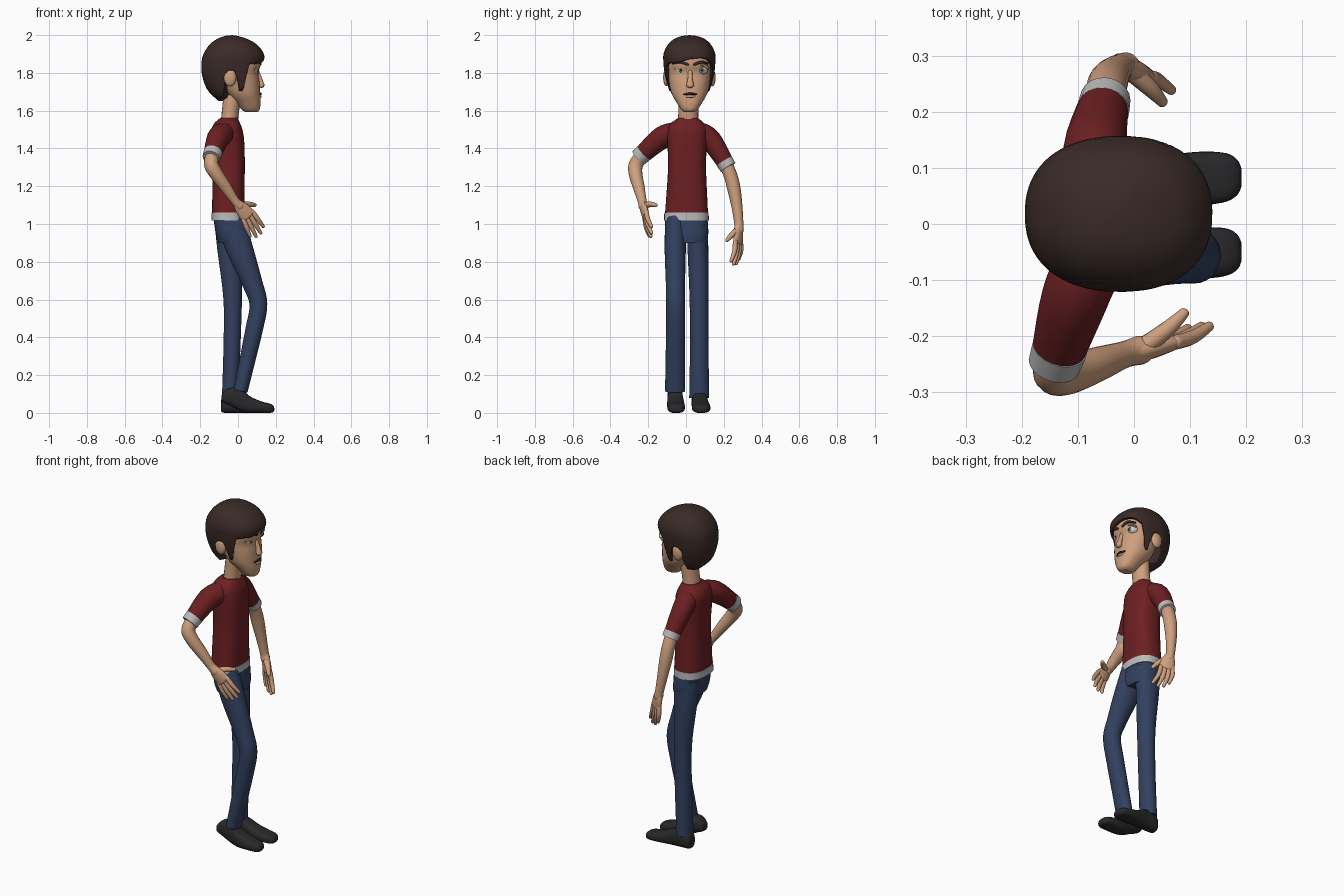
import bpy, bmesh
from math import sin, cos, pi
from mathutils import Vector as V


def mat(name, r, g, b):
    m = bpy.data.materials.new(name)
    m.diffuse_color = (r, g, b, 1)
    return m


SKIN = mat("skin", .62, .35, .21)
SHIRT = mat("shirt_red", .15, .014, .016)
TRIM = mat("trim_grey", .5, .5, .5)
JEANS = mat("denim", .032, .052, .115)
HAIR = mat("hair_brown", .042, .024, .02)
SHOE = mat("shoe_black", .022, .022, .024)
WHITE = mat("eye_white", .8, .8, .8)
GREEN = mat("iris_green", .05, .25, .15)
DARK = mat("dark", .02, .01, .01)


def smooth_rows(rows, k=5):
    """Catmull-Rom interpolation of rows of numbers."""
    out, n = [], len(rows)
    for i in range(n - 1):
        p = [rows[max(0, min(n - 1, i + d))] for d in (-1, 0, 1, 2)]
        for j in range(k):
            t = j / k
            out.append([b + .5 * t * (c - a + t * (2 * a - 5 * b + 4 * c - d + t * (3 * (b - c) + d - a)))
                        for a, b, c, d in zip(*p)])
    return out + [list(rows[-1])]


def grid(name, rows, m):
    """Closed rings of points joined into a skin, both ends filled."""
    bm = bmesh.new()
    vs = [[bm.verts.new(p) for p in r] for r in rows]
    n = len(rows[0])
    for a, b in zip(vs, vs[1:]):
        for i in range(n):
            bm.faces.new((a[i], a[(i + 1) % n], b[(i + 1) % n], b[i])).smooth = True
    bm.faces.new(vs[0])
    bm.faces.new(vs[-1])
    bmesh.ops.recalc_face_normals(bm, faces=bm.faces)
    me = bpy.data.meshes.new(name)
    bm.to_mesh(me)
    bm.free()
    me.materials.append(m)
    ob = bpy.data.objects.new(name, me)
    bpy.context.collection.objects.link(ob)
    return ob


def sup(t, e):
    return (abs(t) ** (2 / e)) * (1 if t >= 0 else -1)


def loft(name, rings, m, e=2, n=24):
    """Rings are (centre, half axis u, half axis v); e squares the section."""
    grid(name, [[c + u * sup(cos(2 * pi * i / n), e) + v * sup(sin(2 * pi * i / n), e)
                 for i in range(n)] for c, u, v in rings], m)


def stack(name, rows, m, e=2.3):
    """Horizontal sections: z, x0, x1, y0, y1."""
    loft(name, [(V(((a + b) / 2, (c + d) / 2, z)), V(((b - a) / 2, 0, 0)), V((0, (d - c) / 2, 0)))
                for z, a, b, c, d in smooth_rows(rows)], m, e, 36)


def tube(name, pts, m, ref=(1, 0, 0), dome=True, n=20):
    """Swept limb: x, y, z, half width along ref, half width across."""
    rows = smooth_rows([p if len(p) == 5 else (*p, p[3]) for p in pts])
    rings = []
    for i, r in enumerate(rows):
        t = (V(rows[min(i + 1, len(rows) - 1)][:3]) - V(rows[max(i - 1, 0)][:3])).normalized()
        u = V(ref) - t * V(ref).dot(t)
        u.normalize()
        rings.append((V(r[:3]), u * r[3], t.cross(u) * r[4], t))
    if dome:
        for end, s in ((0, -1), (-1, 1)):
            c, u, v, t = rings[end]
            h = min(u.length, v.length)
            for q in (.35, .7, 1.05, 1.35, 1.52):
                new = (c + t * s * h * sin(q), u * cos(q), v * cos(q), t)
                rings.insert(0, new) if s < 0 else rings.append(new)
    loft(name, [r[:3] for r in rings], m, 2, n)


def ball(name, c, r, m):
    loft(name, [(V(c) + V((0, 0, -r[2] * cos(pi * (i + .05) / 14.1))), V((r[0], 0, 0)) * sin(pi * (i + .05) / 14.1),
                 V((0, r[1], 0)) * sin(pi * (i + .05) / 14.1)) for i in range(15)], m, 2, 20)


CY = .018  # head centre line

# head and neck
stack("head", [(z, a, b, CY - h, CY + h) for z, a, b, h in (
    (1.592, .04, .1, .025), (1.605, .02, .114, .043), (1.64, -.01, .119, .066), (1.69, -.06, .117, .094),
    (1.75, -.1, .114, .109), (1.8, -.13, .108, .117), (1.85, -.15, .121, .12), (1.92, -.14, .11, .11),
    (1.96, -.1, .06, .07))], SKIN)
tube("neck", [(-.05, .01, 1.5, .046, .056), (-.042, .012, 1.58, .045, .053), (-.03, .015, 1.68, .047, .055)],
     SKIN, dome=False)

# face
tube("nose", [(.1, .022, 1.815, .01, .012), (.115, .022, 1.77, .012, .013), (.125, .022, 1.735, .015, .02)], SKIN)
tube("mouth", [(.108, -.01, 1.686, .008, .005), (.118, .022, 1.689, .008, .007), (.108, .054, 1.686, .008, .005)],
     DARK)
tube("lower_lip", [(.108, -.002, 1.676, .008, .006), (.117, .022, 1.675, .009, .007), (.108, .046, 1.676, .008, .006)],
     SKIN)
for s, side in ((-1, "right"), (1, "left")):
    ey = .029 + s * .056
    ball("eye_" + side, (.077, ey, 1.815), (.028, .03, .025), WHITE)
    ball("iris_" + side, (.1, ey, 1.815), (.007, .013, .013), GREEN)
    ball("pupil_" + side, (.105, ey, 1.815), (.004, .006, .006), DARK)
    tube("eyelid_" + side, [(.085, ey - .03, 1.825, .01, .006), (.1, ey, 1.842, .01, .006),
                            (.085, ey + .03, 1.825, .01, .006)], SKIN)
    tube("eyebrow_" + side, [(.117, .027 + s * .018, 1.845, .008, .007), (.112, .025 + s * .055, 1.857, .008, .007),
                             (.085, .022 + s * .09, 1.85, .008, .005)], HAIR)
    ball("ear_" + side, (-.042, CY + s * .121, 1.775), (.033, .018, .046), SKIN)

# hair: z, x0, x1, half width, with a hairline that varies around the head
HP = smooth_rows([(1.64, -.09, .05, .07), (1.7, -.155, .105, .106), (1.75, -.18, .125, .121), (1.8, -.192, .132, .132),
                  (1.85, -.194, .136, .137), (1.9, -.183, .137, .137), (1.95, -.15, .1, .114),
                  (1.98, -.11, .048, .08), (1.995, -.07, .0, .04), (2.0, -.036, -.034, .001)], 8)
LINE = ((0, 1.872), (45, 1.862), (60, 1.845), (66, 1.78), (70, 1.705), (79, 1.705), (83, 1.78), (88, 1.815),
        (98, 1.81), (106, 1.72), (118, 1.67), (180, 1.65))


def lerp(table, x):
    for a, b in zip(table, table[1:]):
        if x <= b[0]:
            t = max(0, (x - a[0]) / (b[0] - a[0]))
            return [p + (q - p) * t for p, q in zip(a, b)]
    return table[-1]


def hair_point(z, ang, f=1):
    _, a, b, h = lerp(HP, z)
    return ((a + b) / 2 + f * (b - a) / 2 * sup(cos(ang), 2.3), CY + f * h * sup(sin(ang), 2.3), z)


def hair_row(t, f=1):
    row = []
    for i in range(120):
        deg = i * 3 if i <= 60 else i * 3 - 360
        zb = lerp(LINE, abs(deg))[1] + (.012 * sin(deg * pi / 60) if abs(deg) < 60 else 0)
        row.append(hair_point(zb + (1.9998 - zb) * cos(t * pi / 2) if t < 1 else zb, deg * pi / 180, f))
    return row


grid("hair", [hair_row(t / 24) for t in range(1, 25)] + [hair_row(1, .97), hair_row(1, .85), hair_row(1, .4)], HAIR)

# shirt body and hem
stack("shirt", [(1.03, -.138, .034, -.113, .118), (1.15, -.136, .034, -.104, .112), (1.3, -.134, .036, -.095, .106),
                (1.42, -.142, .034, -.098, .11), (1.49, -.143, .026, -.1, .113), (1.53, -.128, .012, -.083, .097),
                (1.552, -.105, .002, -.055, .075), (1.56, -.095, -.002, -.045, .066)], SHIRT, 2.5)
stack("shirt_hem", [(1.018, -.141, .037, -.116, .121), (1.06, -.14, .037, -.115, .12)], TRIM, 2.5)

# sleeves, cuffs and forearms
tube("right_sleeve", [(-.07, -.05, 1.48, .06), (-.105, -.13, 1.455, .06), (-.14, -.245, 1.355, .045)], SHIRT, dome=False)
tube("left_sleeve", [(-.06, .06, 1.485, .058), (-.07, .13, 1.445, .057), (-.052, .22, 1.305, .043)], SHIRT, dome=False)
tube("right_cuff", [(-.132, -.22, 1.379, .05), (-.142, -.25, 1.351, .047)], TRIM, dome=False)
tube("left_cuff", [(-.055, .203, 1.332, .047), (-.051, .223, 1.3, .045)], TRIM, dome=False)
tube("right_forearm", [(-.135, -.23, 1.365, .036), (-.142, -.265, 1.315, .038), (-.115, -.267, 1.265, .036),
                       (-.065, -.25, 1.195, .031), (-.018, -.233, 1.125, .024), (.01, -.225, 1.095, .026)], SKIN)
tube("left_forearm", [(-.055, .21, 1.32, .036), (-.05, .238, 1.25, .036), (-.045, .255, 1.18, .035),
                      (-.035, .27, 1.09, .029), (-.022, .28, 1.0, .024), (-.015, .28, .97, .026)], SKIN)


def hand(side, wrist, knuckle, wide, aim, curl, thumb):
    """Flattened palm, four fingers and a thumb."""
    w, k, wide, aim, curl = V(wrist), V(knuckle), V(wide).normalized(), V(aim).normalized(), V(curl)
    tube(side + "_palm", [(*w, .024, .02), (*w.lerp(k, .5), .038, .02), (*k, .042, .017)], SKIN, wide)
    for i, length in enumerate((.1, .118, .115, .092)):
        b = k + wide * (.031 - .0207 * i)
        d = aim + wide * (.13 - .09 * i)
        tip = b + d * length + curl
        tube(f"{side}_finger_{i + 1}", [(*b, .013), (*(b + d * length * .5), .0125), (*tip, .009)], SKIN, wide, n=12)
    tip = V(thumb)
    s = w.lerp(k, .2)
    tube(side + "_thumb", [(*s, .018), (*(s.lerp(tip, .55) + wide * .008), .015), (*tip, .01)], SKIN, aim, n=12)


hand("right", (-.005, -.23, 1.11), (.052, -.214, 1.045), (.7, .1, .6), (.47, .16, -.84), (0, .01, 0),
     (.088, -.16, 1.1))
hand("left", (-.018, .281, .99), (.002, .275, .905), (.88, -.45, 0), (.13, -.02, -.98), (.012, -.014, 0),
     (.05, .218, .915))

# jeans
stack("jeans_hips", [(.9, -.105, .04, -.1, .106), (.95, -.118, .042, -.112, .118), (1.03, -.13, .03, -.108, .114)], JEANS, 2.5)
tube("left_leg", [(-.045, .06, 1.0, .078, .055), (-.042, .063, .87, .068, .055), (-.028, .069, .6, .049, .05),
                  (-.032, .07, .35, .045, .049), (-.042, .07, .08, .043, .053)], JEANS, dome=False, n=28)
tube("right_leg", [(-.043, -.055, 1.02, .078, .056), (.012, -.057, .86, .07, .056), (.075, -.056, .69, .054, .051),
                   (.108, -.056, .575, .047, .05), (.085, -.056, .44, .046, .05), (.05, -.057, .28, .042, .051),
                   (.014, -.058, .115, .037, .053)], JEANS, dome=False, n=28)


# shoes: x, underside z, top z, y centre, half width
def shoe(name, rows):
    loft(name, [(V((x, y, (a + b) / 2)), V((0, h, 0)), V((0, 0, (b - a) / 2)))
                for x, a, b, y, h in smooth_rows(rows)], SHOE, 2.8, 28)


shoe("left_shoe", [(-.09, .012, .06, .07, .018), (-.083, .002, .085, .07, .033), (-.05, 0, .112, .071, .041),
                   (.0, 0, .105, .073, .042), (.06, 0, .075, .077, .046), (.12, 0, .055, .081, .048),
                   (.165, 0, .047, .083, .043), (.185, .003, .038, .083, .03), (.192, .012, .026, .083, .014)])
shoe("right_shoe", [(-.088, .065, .085, -.058, .014), (-.08, .055, .105, -.058, .03), (-.045, .04, .132, -.058, .04),
                    (.015, .01, .128, -.057, .041), (.06, 0, .09, -.055, .045), (.12, 0, .062, -.052, .046),
                    (.165, 0, .05, -.05, .042), (.185, .003, .04, -.05, .03), (.192, .012, .026, -.05, .014)])
